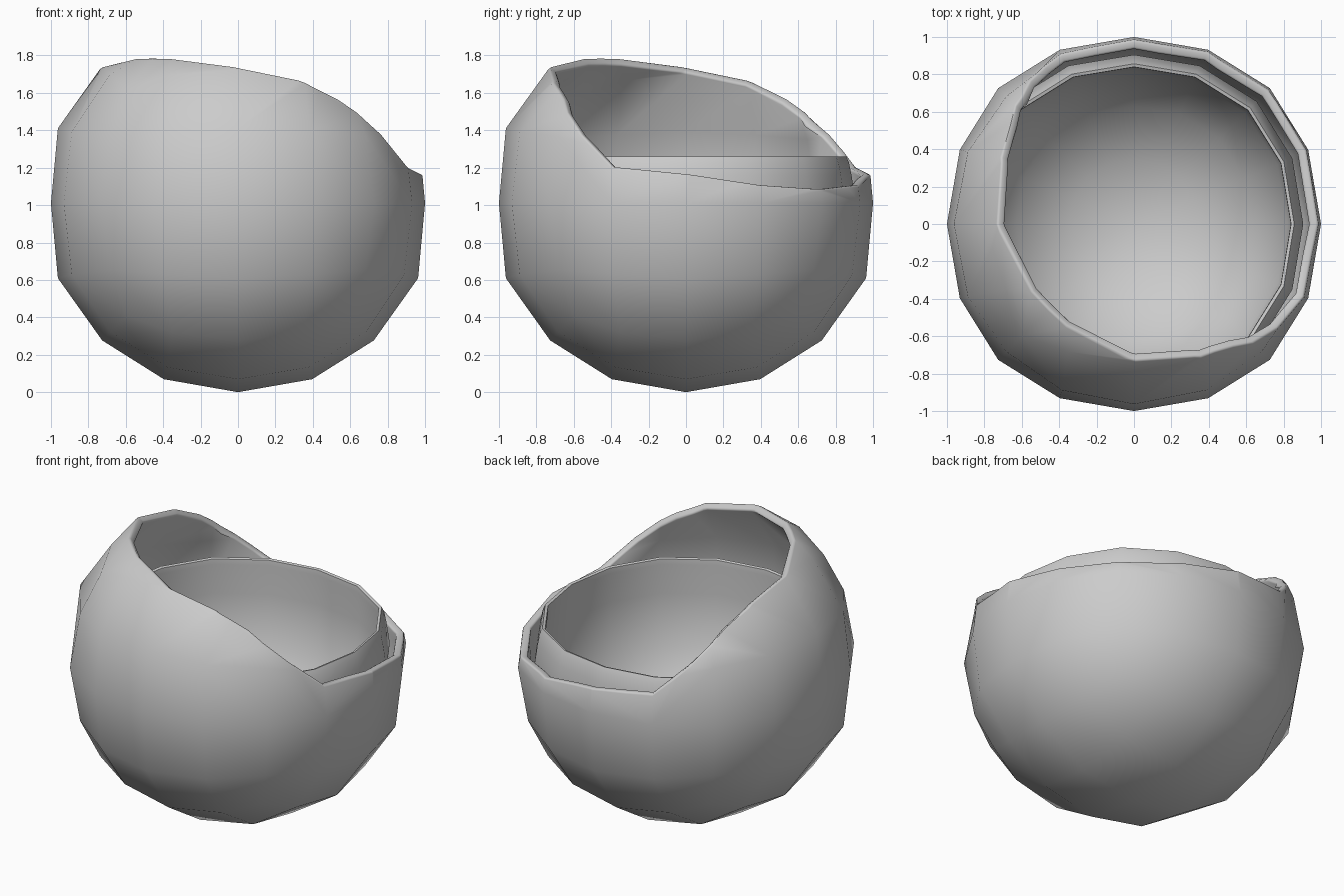
import bpy, bmesh, math
from mathutils import Vector

if "Cube" in bpy.data.objects:
    bpy.data.objects.remove(bpy.data.objects["Cube"])

SEG = 16


def activate(ob):
    bpy.ops.object.select_all(action='DESELECT')
    ob.select_set(True)
    bpy.context.view_layer.objects.active = ob


def new_object(name, bm):
    me = bpy.data.meshes.new(name)
    bm.to_mesh(me)
    bm.free()
    ob = bpy.data.objects.new(name, me)
    bpy.context.collection.objects.link(ob)
    return ob


def lathe(bm, profile):
    """Revolve (r, z) points into a 16-sided skin, slightly fuller on the diagonals."""
    rings = []
    for r, z in profile:
        ring = []
        for i in range(SEG if r else 1):
            a = 2 * math.pi * i / SEG
            k = r * (1 + .025 * math.sin(2 * a) ** 2)
            ring.append(bm.verts.new((k * math.cos(a), k * math.sin(a), z)))
        rings.append(ring)
    for a, b in zip(rings, rings[1:]):
        for i in range(SEG):
            j = (i + 1) % SEG
            quad = [a[i % len(a)], a[j % len(a)], b[j % len(b)], b[i % len(b)]]
            bm.faces.new(list(dict.fromkeys(quad)))


# Outer ball: a cube subdivided into a 16-sided sphere
bpy.ops.mesh.primitive_cube_add(size=2)
shell = bpy.context.object
shell.name = "outer_shell"
mod = shell.modifiers.new("round", 'SUBSURF')
mod.levels = 2
bpy.ops.object.modifier_apply(modifier=mod.name)
size = max(v.co.x for v in shell.data.vertices if abs(v.co.y) + abs(v.co.z) < .01)
for v in shell.data.vertices:
    p = v.co / size
    side = max(abs(p.x), abs(p.y))
    if .25 < abs(p.z) < .55 and side > .6:
        # The rows above and below the middle bulge a little
        k = 1 + .034 * abs(math.cos(2 * math.atan2(p.y, p.x)))
        p.x *= k
        p.y *= k
    v.co = (p.x, p.y, 1.01 + 1.01 * p.z)

# Opening cutter: profile along the x = y diagonal, extruded across it
cut = [(-1.6, 2.07), (-.7, 1.81), (-.51, 1.735), (-.27, 1.67), (-.085, 1.57),
       (.21, 1.33), (.365, 1.205), (.707, 1.165), (1.0, 1.09), (1.6, .97),
       (1.6, 3), (-1.6, 3)]
along = Vector((1, 1, 0)).normalized()
across = Vector((-1, 1, 0)).normalized()
bm = bmesh.new()
ends = [[bm.verts.new(along * d + across * s + Vector((0, 0, z))) for d, z in cut]
        for s in (-1.6, 1.6)]
bm.faces.new(ends[0])
bm.faces.new(ends[1][::-1])
for i in range(len(cut)):
    j = (i + 1) % len(cut)
    bm.faces.new((ends[0][i], ends[1][i], ends[1][j], ends[0][j]))
bmesh.ops.recalc_face_normals(bm, faces=bm.faces)
cutter = new_object("opening_cutter", bm)
cutter.hide_render = True

activate(shell)
mod = shell.modifiers.new("opening", 'BOOLEAN')
mod.operation = 'DIFFERENCE'
mod.solver = 'EXACT'
mod.object = cutter
bpy.ops.object.modifier_apply(modifier=mod.name)
bpy.data.objects.remove(cutter)

# Drop the cut caps, leaving the open skin, then thicken it with a rounded rim
bm = bmesh.new()
bm.from_mesh(shell.data)
bmesh.ops.remove_doubles(bm, verts=bm.verts, dist=.015)
bm.normal_update()
centre = Vector((0, 0, 1.01))
caps = []
for f in bm.faces:
    out = f.calc_center_median() - centre
    if out.length < .86 or f.normal.dot(out.normalized()) < .88:
        caps.append(f)
bmesh.ops.delete(bm, geom=caps, context='FACES')
bm.to_mesh(shell.data)
bm.free()
mod = shell.modifiers.new("thickness", 'SOLIDIFY')
mod.thickness = .05
mod.offset = -1
bpy.ops.object.modifier_apply(modifier=mod.name)
mod = shell.modifiers.new("rounded_rim", 'BEVEL')
mod.width = .012
mod.segments = 2
mod.limit_method = 'ANGLE'
mod.angle_limit = math.radians(55)
bpy.ops.object.modifier_apply(modifier=mod.name)
bpy.ops.object.shade_smooth_by_angle(angle=math.radians(55))

# Inner bowl with a slim rounded lip
bm = bmesh.new()
lathe(bm, [(0, .08), (.36, .145), (.66, .33), (.87, .66), (.905, 1.02), (.885, 1.16),
           (.872, 1.225), (.857, 1.26), (.84, 1.255), (.838, 1.22), (.855, 1.02),
           (.82, .68), (.63, .37), (.345, .195), (0, .13)])
bowl = new_object("inner_bowl", bm)
activate(bowl)
bpy.ops.object.shade_smooth_by_angle(angle=math.radians(60))
